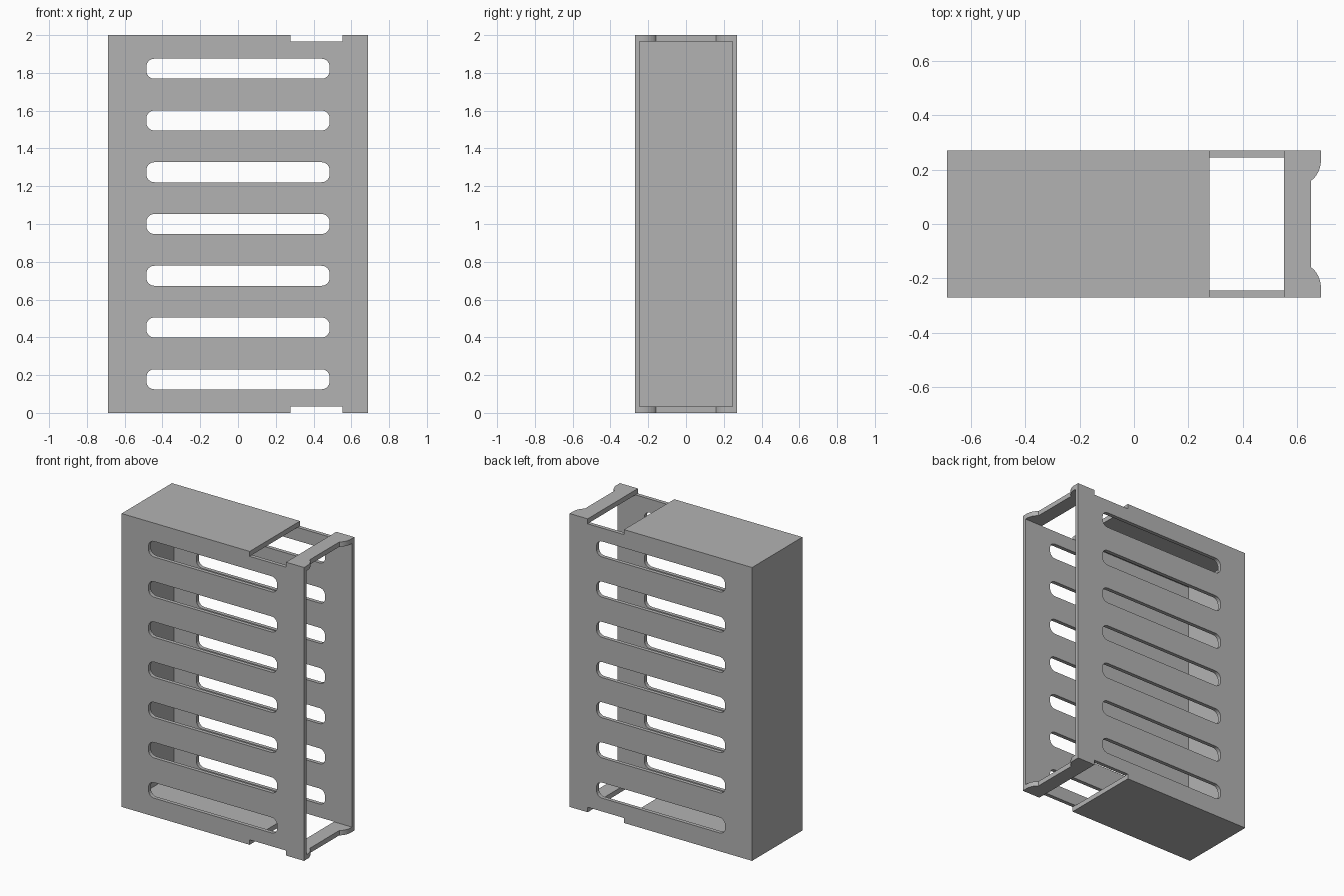
import bpy, bmesh
from math import radians, sin, cos

cube = bpy.data.objects.get("Cube")
if cube:
    bpy.data.objects.remove(cube, do_unlink=True)

# Overall half width, half depth, height and wall thicknesses
HX, HY, H = 0.688, 0.271, 2.0
WALL, CAP = 0.026, 0.033

grey = bpy.data.materials.new("plain grey")
grey.use_nodes = True
colour = (0.45, 0.45, 0.45, 1)
grey.diffuse_color = colour
grey.node_tree.nodes["Principled BSDF"].inputs["Base Color"].default_value = colour


def prism(name, outline, offset):
    """Extrude a closed 3D outline along the offset vector."""
    bm = bmesh.new()
    face = bm.faces.new([bm.verts.new(p) for p in outline])
    top = bmesh.ops.extrude_face_region(bm, geom=[face])["geom"]
    bmesh.ops.translate(bm, vec=offset,
                        verts=[v for v in top if isinstance(v, bmesh.types.BMVert)])
    bmesh.ops.recalc_face_normals(bm, faces=bm.faces)
    mesh = bpy.data.meshes.new(name)
    bm.to_mesh(mesh)
    bm.free()
    obj = bpy.data.objects.new(name, mesh)
    bpy.context.collection.objects.link(obj)
    return obj


def box(name, x0, x1, y0, y1, z0, z1):
    return prism(name, [(x0, y0, z0), (x1, y0, z0), (x1, y1, z0), (x0, y1, z0)],
                 (0, 0, z1 - z0))


def slot(name, z, half_w=0.485, half_h=0.053, r=0.042, steps=6):
    """Rounded bar running through the full depth."""
    outline = []
    for k, (sx, sz) in enumerate([(1, 1), (-1, 1), (-1, -1), (1, -1)]):
        for i in range(steps + 1):
            a = radians(90 * (k + i / steps))
            outline.append((sx * (half_w - r) + r * cos(a), -1,
                            z + sz * (half_h - r) + r * sin(a)))
    return prism(name, outline, (0, 2, 0))


# Outer case, with the cavity open towards +x
case = box("slotted_case", -HX, HX, -HY, HY, 0, H)
cutters = [box("cavity_cutter", -HX + CAP, 1, -HY + WALL, HY - WALL, CAP, H - CAP)]

# Seven ventilation slots through front and back
cutters += [slot(f"slot_cutter_{i}", 1 + 0.274 * (i - 3)) for i in range(7)]

# Openings across the top and bottom caps
cutters.append(box("top_opening_cutter", 0.278, 0.552, -1, 1, H - CAP - 0.001, 3))
cutters.append(box("bottom_opening_cutter", 0.278, 0.552, -1, 1, -1, CAP + 0.001))

# Finger recess on the open edge, with rounded lobes at both ends
arc = []
for i in range(9):
    a = radians(-48.6 * (1 - i / 8))
    arc.append((HX - 0.1 + 0.1 * cos(a), 0.235 + 0.1 * sin(a)))
arc[0] = (0.652, 0.16)
outline = arc + [(1, 0.235), (1, -0.235)] + [(x, -y) for x, y in reversed(arc)]
cutters.append(prism("recess_cutter", [(x, y, -1) for x, y in outline], (0, 0, 4)))

for cutter in cutters:
    cutter.hide_render = True
    mod = case.modifiers.new(cutter.name, "BOOLEAN")
    mod.operation = "DIFFERENCE"
    mod.solver = "EXACT"
    mod.object = cutter

# Keep only the finished case
bpy.context.view_layer.update()
graph = bpy.context.evaluated_depsgraph_get()
mesh = bpy.data.meshes.new_from_object(case.evaluated_get(graph))
case.modifiers.clear()
case.data = mesh
for cutter in cutters:
    bpy.data.objects.remove(cutter, do_unlink=True)
mesh.materials.clear()
mesh.materials.append(grey)
